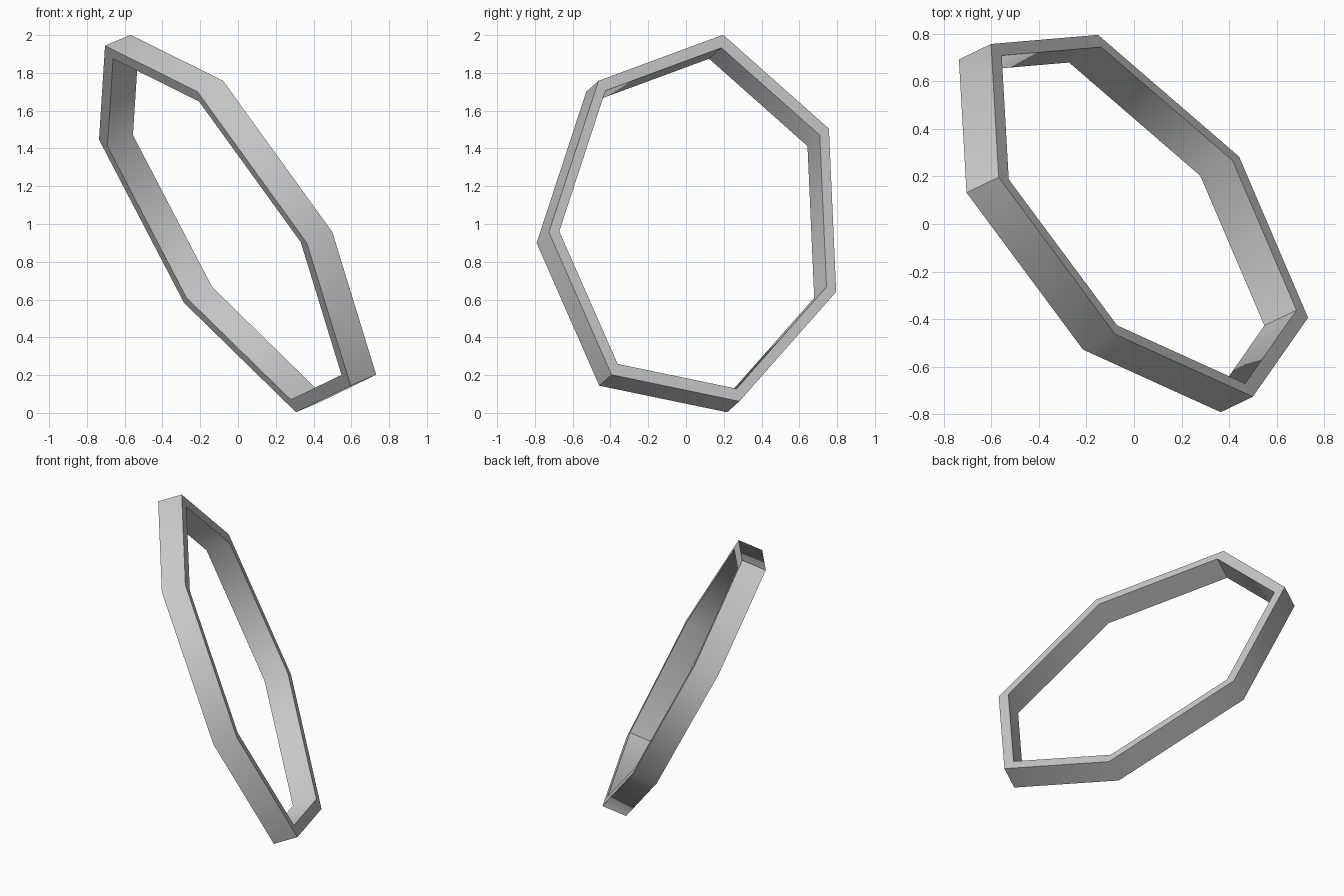
import bpy, bmesh
from math import sin, cos, pi, radians
from mathutils import Vector

if "Cube" in bpy.data.objects:
    bpy.data.objects.remove(bpy.data.objects["Cube"])

# Tilted, stretched seven-sided ring: centre of the upper rim, half axes, depth
centre = Vector((0.039, 0.064, 1.018))
short_axis = Vector((-0.19, 0.731, -0.377))
long_axis = Vector((-0.667, 0.303, 0.923))
depth = Vector((-0.135, -0.065, -0.058))
SIDES = 7
INNER = 0.93

bm = bmesh.new()


def loop(scale, offset):
    return [bm.verts.new(centre + offset + scale * (
        short_axis * cos(2 * pi * i / SIDES) + long_axis * sin(2 * pi * i / SIDES)))
        for i in range(SIDES)]


# Rectangular section swept round: outer rims, then inner rims
none = Vector()
loops = [loop(1, none), loop(1, depth), loop(INNER, depth), loop(INNER, none)]
for k in range(4):
    a, b = loops[k], loops[(k + 1) % 4]
    for i in range(SIDES):
        j = (i + 1) % SIDES
        bm.faces.new((a[i], b[i], b[j], a[j]))
bmesh.ops.recalc_face_normals(bm, faces=bm.faces)

mesh = bpy.data.meshes.new("ring")
bm.to_mesh(mesh)
bm.free()
ring = bpy.data.objects.new("ring", mesh)
bpy.context.collection.objects.link(ring)

# Soft shading round the band, crisp rim edges
bpy.context.view_layer.objects.active = ring
ring.select_set(True)
bpy.ops.object.shade_smooth_by_angle(angle=radians(60))
